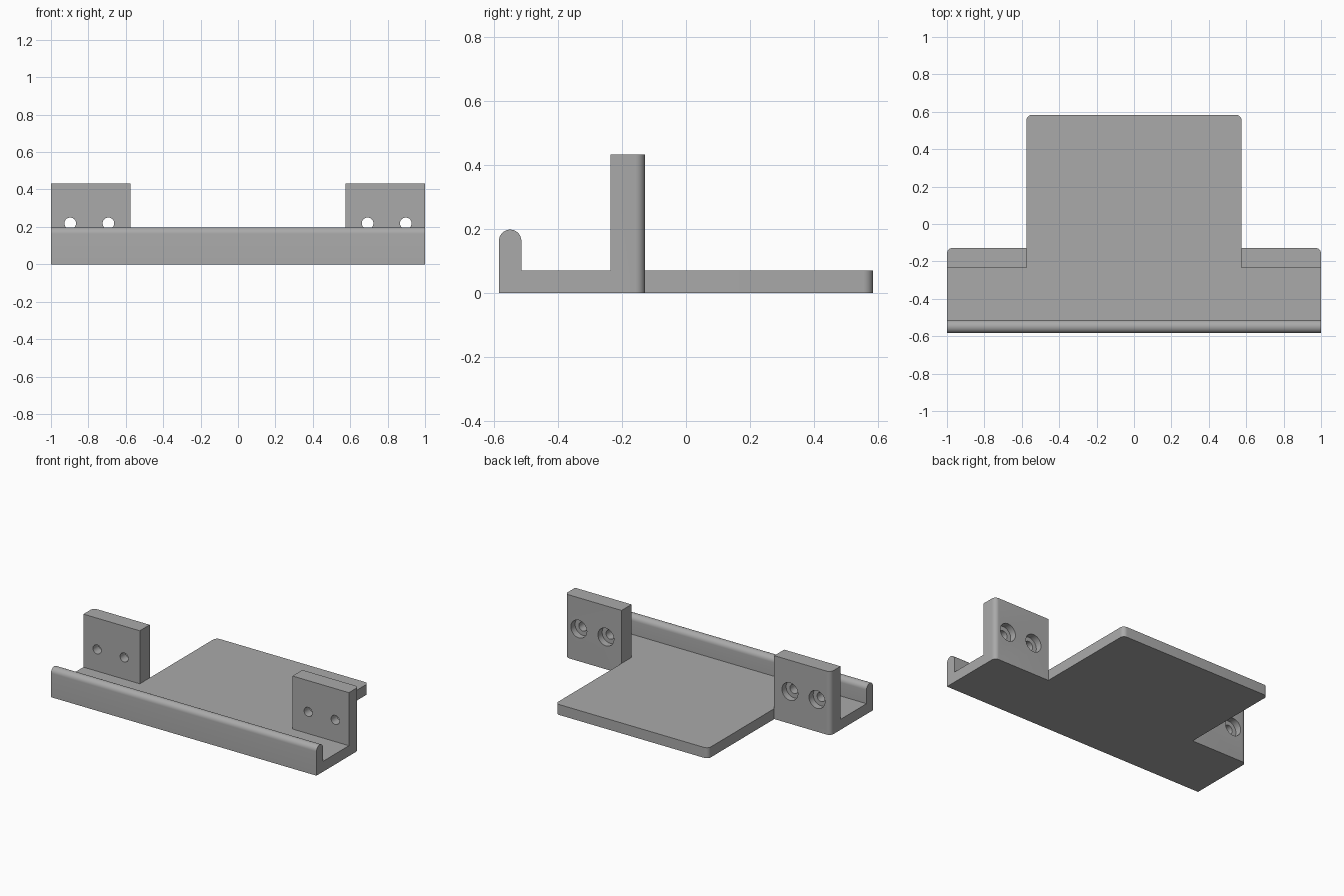
import bpy, bmesh, math
from mathutils import Matrix, Vector

cube = bpy.data.objects.get("Cube")
if cube:
    bpy.data.objects.remove(cube, do_unlink=True)

grey = bpy.data.materials.new("plain grey")
grey.use_nodes = True
GREY = (0.4, 0.4, 0.4, 1)
grey.diffuse_color = GREY
grey.node_tree.nodes["Principled BSDF"].inputs["Base Color"].default_value = GREY

HALF, TRAY = 1.0, 0.575            # half widths of the whole bracket and of the tray
FRONT, BACK = -0.584, 0.584
TAB_FRONT, TAB_BACK = -0.235, -0.128
BASE, TAB_TOP, LIP_TOP = 0.071, 0.432, 0.198
LIP_R, CORNER_R = 0.035, 0.03


def extrude(name, points, offset):
    """Solid made by sweeping a flat outline along an offset."""
    bm = bmesh.new()
    face = bm.faces.new([bm.verts.new(p) for p in points])
    swept = bmesh.ops.extrude_face_region(bm, geom=[face])["geom"]
    bmesh.ops.translate(bm, vec=offset, verts=[v for v in swept if isinstance(v, bmesh.types.BMVert)])
    bmesh.ops.recalc_face_normals(bm, faces=bm.faces)
    mesh = bpy.data.meshes.new(name)
    bm.to_mesh(mesh)
    bm.free()
    mesh.materials.append(grey)
    obj = bpy.data.objects.new(name, mesh)
    bpy.context.collection.objects.link(obj)
    return obj


def arc(cx, cy, r, start, end, steps):
    return [(cx + r * math.cos(math.radians(start + (end - start) * i / steps)),
             cy + r * math.sin(math.radians(start + (end - start) * i / steps)))
            for i in range(steps + 1)]


def cylinder(name, x, z, radius, y0, y1):
    outline = [(px, y0, pz) for px, pz in arc(x, z, radius, 0, 360, 32)[:-1]]
    return extrude(name, outline, Vector((0, y1 - y0, 0)))


def boolean(target, tool, operation):
    mod = target.modifiers.new(tool.name, "BOOLEAN")
    mod.operation, mod.solver, mod.object = operation, "EXACT", tool
    bpy.context.view_layer.objects.active = target
    bpy.ops.object.modifier_apply(modifier=mod.name)
    bpy.data.objects.remove(tool, do_unlink=True)


# Cross rail with a rounded front lip
rail = [(FRONT, 0), (TAB_FRONT + 0.05, 0), (TAB_FRONT + 0.05, BASE), (FRONT + 2 * LIP_R, BASE)]
rail += arc(FRONT + LIP_R, LIP_TOP - LIP_R, LIP_R, 0, 180, 16)
body = extrude("bracket_body", [(-HALF, y, z) for y, z in rail], Vector((2 * HALF, 0, 0)))

# Flat rear tray with rounded back corners
tray = [(-TRAY, TAB_FRONT - 0.1), (TRAY, TAB_FRONT - 0.1)]
tray += arc(TRAY - CORNER_R, BACK - CORNER_R, CORNER_R, 0, 90, 8)
tray += arc(CORNER_R - TRAY, BACK - CORNER_R, CORNER_R, 90, 180, 8)
boolean(body, extrude("tray", [(x, y, 0) for x, y in tray], Vector((0, 0, BASE))), "UNION")

# Upright mounting tabs with counterbored screw holes
for side in (-1, 1):
    outline = [(TRAY, TAB_FRONT), (HALF, TAB_FRONT)]
    outline += arc(HALF - CORNER_R, TAB_BACK - CORNER_R, CORNER_R, 0, 90, 8)
    outline.append((TRAY, TAB_BACK))
    tab = extrude("mounting_tab", [(side * x, y, 0) for x, y in outline], Vector((0, 0, TAB_TOP)))
    for x in (0.693, 0.897):
        boolean(tab, cylinder("screw_hole", side * x, 0.219, 0.031, TAB_FRONT - 0.1, TAB_BACK + 0.1), "DIFFERENCE")
        boolean(tab, cylinder("counterbore", side * x, 0.219, 0.06, TAB_BACK - 0.045, TAB_BACK + 0.1), "DIFFERENCE")
    boolean(body, tab, "UNION")

# Smooth rounded faces, crisp edges
bpy.ops.object.select_all(action="DESELECT")
body.select_set(True)
bpy.context.view_layer.objects.active = body
bpy.ops.object.shade_smooth_by_angle(angle=math.radians(30))
